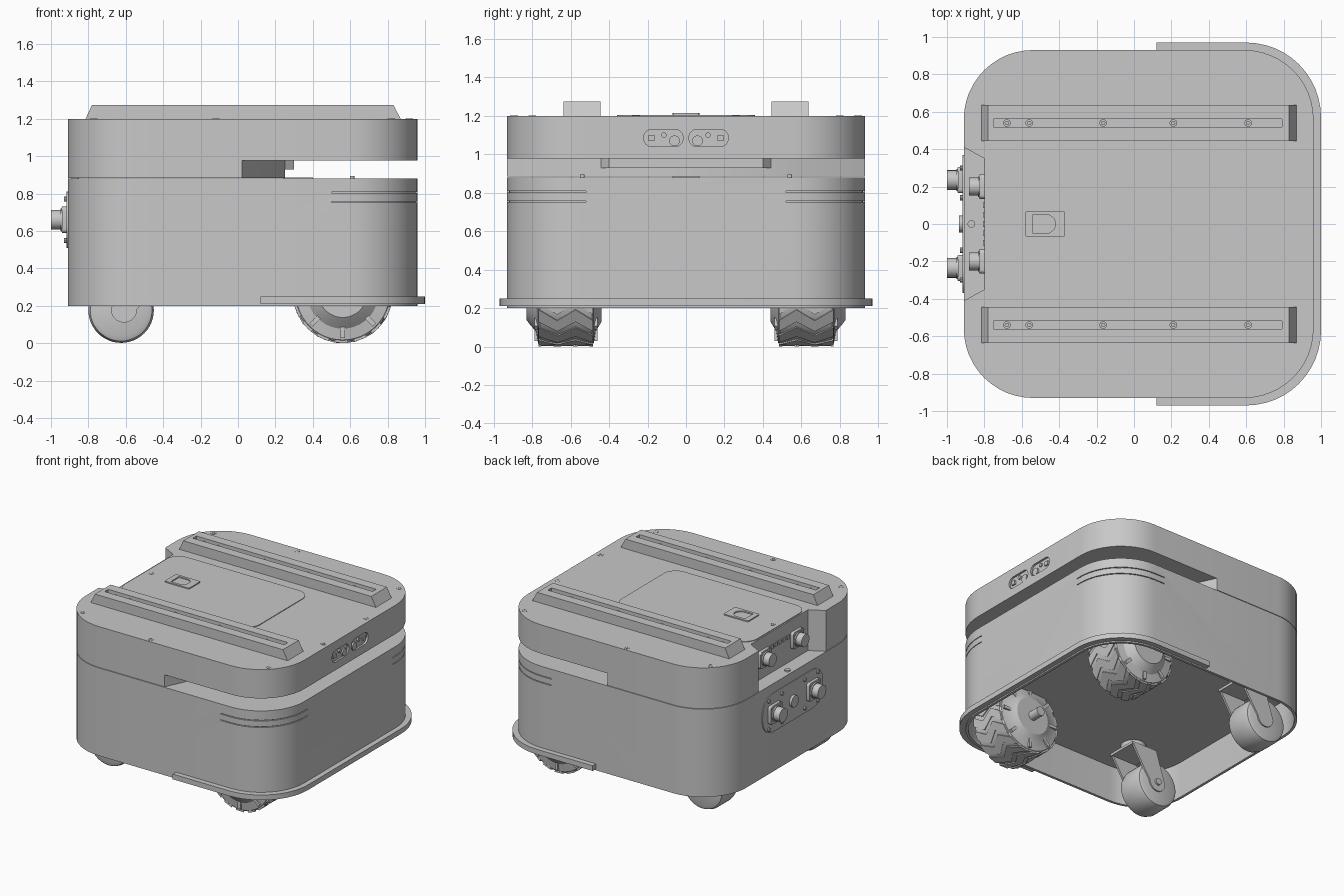
import bpy, bmesh
from math import sin, cos, pi, radians
from mathutils import Matrix, Vector

if "Cube" in bpy.data.objects:
    bpy.data.objects.remove(bpy.data.objects["Cube"])

GREY = (0.58, 0.58, 0.58, 1)
mat = bpy.data.materials.new("plain_grey")
mat.use_nodes = True
mat.diffuse_color = GREY
mat.node_tree.nodes["Principled BSDF"].inputs["Base Color"].default_value = GREY

UP = Matrix.Identity(4)
FACE_X = Matrix(((0, 0, 1, 0), (1, 0, 0, 0), (0, 1, 0, 0), (0, 0, 0, 1)))
FACE_Y = Matrix.Rotation(pi / 2, 4, 'X')
DECK = 0.48  # underside of the chassis deck


def finish(name, bm, angle=30):
    bmesh.ops.recalc_face_normals(bm, faces=bm.faces)
    me = bpy.data.meshes.new(name)
    bm.to_mesh(me)
    bm.free()
    me.shade_smooth()
    me.set_sharp_from_angle(angle=radians(angle))
    me.materials.append(mat)
    ob = bpy.data.objects.new(name, me)
    bpy.context.collection.objects.link(ob)
    return ob


def prism(name, pts, lo, hi, frame=UP):
    """Extrude a flat outline from lo to hi along the frame's third axis."""
    bm = bmesh.new()
    base = bm.faces.new([bm.verts.new((u, v, lo)) for u, v in pts])
    top = bmesh.ops.extrude_face_region(bm, geom=[base])["geom"]
    bmesh.ops.translate(bm, vec=(0, 0, hi - lo),
                        verts=[g for g in top if isinstance(g, bmesh.types.BMVert)])
    bm.transform(frame)
    return finish(name, bm)


def rounded(u0, u1, v0, v1, r, n=12):
    pts = []
    for k, (cu, cv) in enumerate(((u1 - r, v1 - r), (u0 + r, v1 - r),
                                  (u0 + r, v0 + r), (u1 - r, v0 + r))):
        for i in range(n + 1):
            a = (k + i / n) * pi / 2
            pts.append((cu + r * cos(a), cv + r * sin(a)))
    return pts


def rect(u0, u1, v0, v1):
    return [(u0, v0), (u1, v0), (u1, v1), (u0, v1)]


def cylinder(name, r, lo, hi, at, frame=UP, n=20):
    ring = [(at[0] + r * cos(2 * pi * i / n), at[1] + r * sin(2 * pi * i / n)) for i in range(n)]
    return prism(name, ring, lo, hi, frame)


def lathe(name, profile, centre, n=48):
    """Spin (radius, offset) points about a y-parallel axis."""
    bm = bmesh.new()
    verts = [bm.verts.new((r, o, 0)) for r, o in profile]
    edges = [bm.edges.new(p) for p in zip(verts, verts[1:])]
    bmesh.ops.spin(bm, geom=verts + edges, cent=(0, 0, 0), axis=(0, 1, 0),
                   angle=2 * pi, steps=n, use_duplicate=False)
    bmesh.ops.remove_doubles(bm, verts=bm.verts, dist=0.0001)
    bmesh.ops.translate(bm, vec=centre, verts=bm.verts)
    return finish(name, bm)


def cut(ob, *cutters):
    for c in cutters:
        c.hide_render = True
        m = ob.modifiers.new("cut", 'BOOLEAN')
        m.object, m.solver = c, 'EXACT'
        bpy.context.view_layer.objects.active = ob
        bpy.ops.object.modifier_apply(modifier=m.name)
        bpy.data.objects.remove(c)
    ob.data.set_sharp_from_angle(angle=radians(30))


def screw(name, at, z, r=0.02):
    ob = cylinder(name, r, z - 0.02, z + 0.002, at)
    cut(ob, cylinder("socket", r * 0.5, z - 0.012, z + 0.02, at, n=6))


# Lower hull, open underneath, with grooves round the front corners
outline = rounded(-0.91, 0.96, -0.93, 0.93, 0.37)
lower = prism("lower_hull", outline, 0.2, 0.88)
cut(lower, prism("cavity", rounded(-0.89, 0.94, -0.91, 0.91, 0.35), 0.1, DECK))
arc = [pi / 2 * i / 16 for i in range(17)]
for side in (-1, 1):
    band = []
    for r, seq in ((0.39, arc), (0.36, arc[::-1])):
        run = [(0.59 + r * cos(a), 0.56 + r * sin(a)) for a in seq]
        ends = [(0.59 + r, 0.52), (0.5, 0.56 + r)]
        band += [ends[0], *run, ends[1]] if seq is arc else [ends[1], *run, ends[0]]
    for z in (0.755, 0.805):
        cut(lower, prism("groove", [(x, side * y) for x, y in band], z - 0.003, z + 0.003))
    cylinder("slot_stud", 0.012, 0.87, 0.895, (0.61, side * 0.54))

# Upper hull with twin sensor windows, scanner slot and rear connector bay
upper = prism("upper_hull", outline, 0.884, 1.2)
windows = [prism("window", rounded(lo, lo + 0.205, 1.04, 1.13, 0.043, 8), 0.945, 1.2, FACE_X)
           for lo in (-0.22, 0.015)]
slot = [(1.2, -1.2), (1.2, 1.2), (0.02, 1.2), (0.02, 0.935),
        (0.25, 0.45), (0.25, -0.45), (0.02, -0.935), (0.02, -1.2)]
bay = [(-1.1, 0.51), (-0.91, 0.41), (-0.8, 0.35), (-0.8, -0.35), (-0.91, -0.41), (-1.1, -0.51)]
cut(upper, *windows, prism("slot_cutter", slot, 0.8, 0.977),
    prism("bay_cutter", bay, 0.8, 1.4))
prism("slot_lip", [(0.24, -0.45), (0.3, -0.4), (0.3, 0.4), (0.24, 0.45)], 0.93, 0.98)
prism("scanner_foot", rect(0.24, 0.4, -0.07, 0.07), 0.875, 0.887)
for side in (-1, 1):
    cylinder("sensor_lens", 0.028, 0.93, 0.957, (side * 0.06, 1.07), FACE_X)
    cylinder("sensor_pin", 0.014, 0.93, 0.957, (side * 0.115, 1.1), FACE_X)
    prism("sensor_block", rect(side * 0.18 - 0.016, side * 0.18 + 0.016, 1.07, 1.1),
          0.93, 0.957, FACE_X)

# Bumper strip around the front end
bumper = prism("bumper", rounded(-0.95, 1.0, -0.97, 0.97, 0.4), 0.21, 0.25)
cut(bumper, prism("bumper_inner", rounded(-0.92, 0.955, -0.925, 0.925, 0.365), 0.1, 0.4),
    prism("bumper_rear", rect(-1.2, 0.12, -1.2, 1.2), 0.1, 0.4))

# Top hatch and latch
prism("top_hatch", rounded(-0.79, 0.37, -0.36, 0.36, 0.1, 8), 1.19, 1.205)
latch = prism("latch_plate", rounded(-0.58, -0.37, -0.07, 0.07, 0.01, 3), 1.18, 1.214)
cut(latch, prism("latch_well", rect(-0.54, -0.47, -0.05, 0.05), 1.19, 1.3),
    cylinder("latch_round", 0.05, 1.19, 1.3, (-0.47, 0)))
prism("latch_tab", rect(-0.54, -0.48, -0.05, 0.05), 1.18, 1.205)

# Mounting rails and lid screws
for side in (-1, 1):
    y = side * 0.54
    rail = prism("mounting_rail", [(-0.815, 1.2), (0.87, 1.2), (0.83, 1.275), (-0.78, 1.275)],
                 -y - 0.096, -y + 0.096, FACE_Y)
    cut(rail, prism("rail_slot", rect(-0.75, 0.79, y - 0.022, y + 0.022), 1.245, 1.4))
    for x in (-0.68, -0.56, -0.165, 0.21, 0.61):
        screw("rail_screw", (x, y), 1.252)
    for x, sy in ((-0.77, 0.8), (-0.12, 0.895), (0.82, 0.8), (0.915, 0.26)):
        screw("lid_screw", (x, side * sy), 1.2)
screw("hatch_screw", (-0.74, 0), 1.205)


# Rear connectors
def connector(y, z, x, size, length):
    prism("connector_flange", rounded(y - size, y + size, z - size, z + size, 0.02, 4),
          x - 0.025, x + 0.01, FACE_X)
    cylinder("connector_collar", size * 0.85, x - 0.035, x, (y, z), FACE_X, 24)
    cylinder("connector_barrel", size * 0.75, x - length, x, (y, z), FACE_X, 24)
    for a in (-1, 1):
        for b in (-1, 1):
            cylinder("connector_bolt", 0.01, x - 0.03, x,
                     (y + a * size * 0.8, z + b * size * 0.8), FACE_X, 8)


prism("rear_panel", rounded(-0.37, 0.37, 0.51, 0.81, 0.13, 8), -0.916, -0.9, FACE_X)
cylinder("rear_button", 0.045, -0.935, -0.9, (0, 0.66), FACE_X)
for side in (-1, 1):
    connector(side * 0.235, 0.66, -0.915, 0.07, 0.085)
    connector(side * 0.2, 1.04, -0.8, 0.065, 0.083)
    for z in (0.55, 0.77):
        for y in (0.14, 0.3):
            cylinder("panel_bolt", 0.014, -0.93, -0.9, (side * y, z), FACE_X, 10)
for i in range(5):
    y = -0.1 + i * 0.05
    prism("bay_port", rect(y - 0.015, y + 0.015, 1.07, 1.1), -0.808, -0.79, FACE_X)
cylinder("bay_knob", 0.02, 0.87, 0.89, (-0.87, 0))

# Drive wheels: tyre, zigzag tread, spokes, axle
for side in (-1, 1):
    hub = Vector((0.56, 0, 0.268))
    prof = [(0, 0.83), (0.13, 0.83), (0.15, 0.815), (0.19, 0.78), (0.25, 0.77), (0.26, 0.76),
            (0.26, 0.49), (0.25, 0.48), (0.19, 0.47), (0.14, 0.44), (0, 0.44)]
    lathe("drive_wheel", [(r, side * o) for r, o in prof], hub)
    bm = bmesh.new()
    count = 16
    for i in range(count):
        rows = []
        for y, shift in ((0.483, 0), (0.575, 0.6), (0.67, 0), (0.767, 0.6)):
            a0 = 2 * pi * (i + shift) / count
            rows.append([bm.verts.new((r * cos(a), side * y, r * sin(a)))
                         for r, a in ((0.25, a0), (0.268, a0), (0.268, a0 + 0.26), (0.25, a0 + 0.26))])
        for p, q in zip(rows, rows[1:]):
            for k in range(4):
                bm.faces.new((p[k], p[k - 1], q[k - 1], q[k]))
        bm.faces.new(rows[0])
        bm.faces.new(rows[-1])
    bmesh.ops.translate(bm, vec=hub, verts=bm.verts)
    finish("wheel_tread", bm)
    for i in range(8):
        turn = Matrix.Translation(hub) @ Matrix.Rotation(i * pi / 4, 4, 'Y') @ FACE_Y
        for y in (0.473, 0.775):
            prism("wheel_spoke", rect(0.15, 0.24, -0.012, 0.012),
                  -side * y - 0.012, -side * y + 0.012, turn)
    cylinder("wheel_axle", 0.035, -side * 0.4 - 0.05, -side * 0.4 + 0.05, (hub.x, hub.z), FACE_Y)

# Trailing casters: roller, raked fork cheeks, crown, swivel
for side in (-1, 1):
    y = side * 0.59
    prof = [(0, -0.11), (0.14, -0.11), (0.165, -0.1), (0.175, -0.07),
            (0.175, 0.07), (0.165, 0.1), (0.14, 0.11), (0, 0.11)]
    lathe("caster_roller", prof, (-0.625, y, 0.177))
    tip = [(-0.61 + 0.07 * cos(a), 0.18 + 0.07 * sin(a))
           for a in [pi + pi * i / 10 for i in range(11)]]
    for s in (-1, 1):
        prism("caster_cheek", tip + [(-0.49, 0.25), (-0.38, 0.43), (-0.6, 0.43)],
              -y + s * 0.112 - 0.008, -y + s * 0.112 + 0.008, FACE_Y)
    prism("caster_crown", rect(-0.6, -0.38, y - 0.12, y + 0.12), 0.41, 0.43)
    cylinder("caster_swivel", 0.09, 0.425, DECK + 0.01, (-0.49, y))
    bolt = sorted((-y, -y + side * 0.135))
    cylinder("caster_bolt", 0.025, *bolt, (-0.61, 0.18), FACE_Y, 12)
